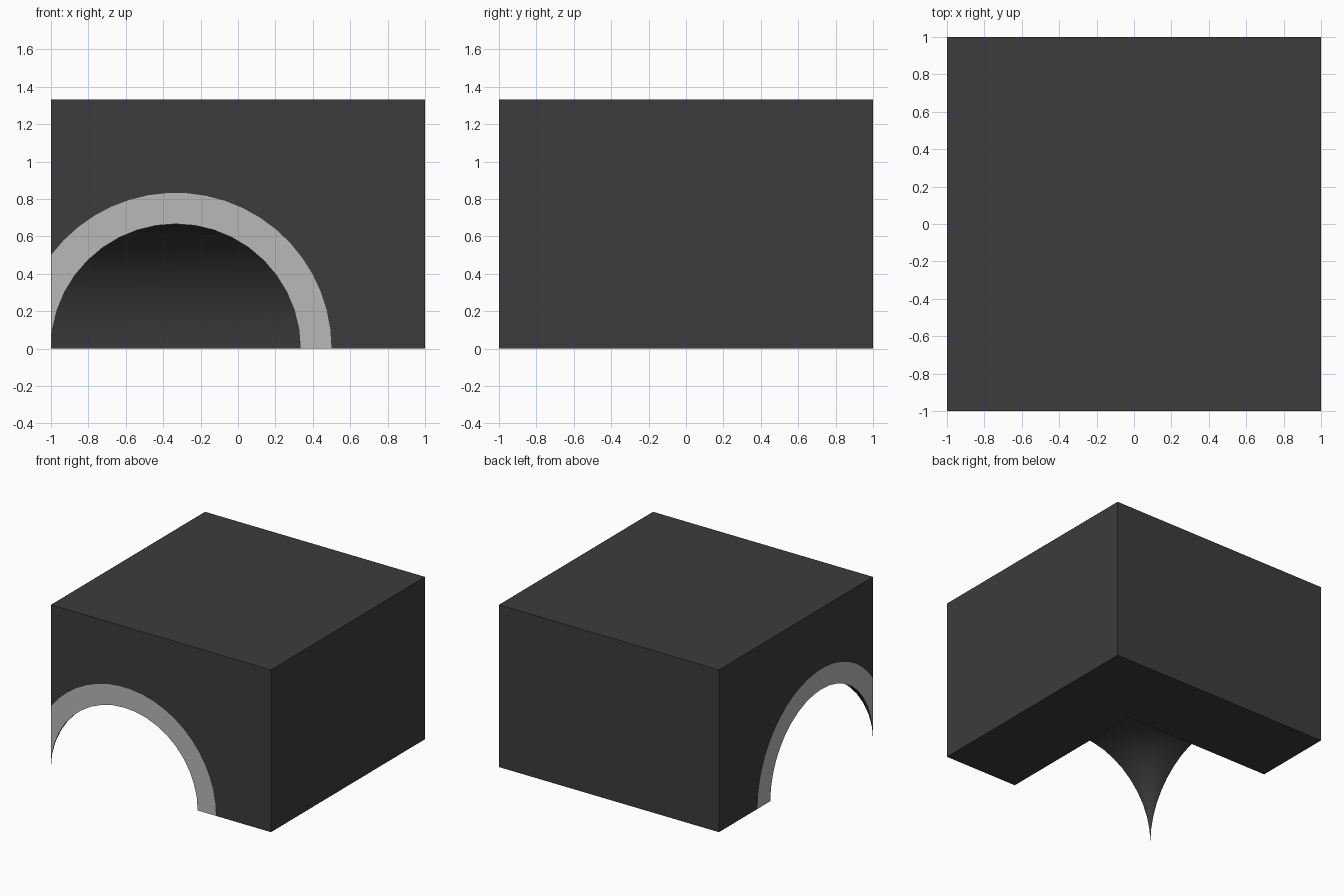
import bpy
import bmesh
from math import sin, cos, pi, acos

cube = bpy.data.objects.get("Cube")
if cube:
    bpy.data.objects.remove(cube, do_unlink=True)


def make_material(name, value):
    mat = bpy.data.materials.new(name)
    mat.use_nodes = True
    colour = (value, value, value, 1)
    mat.diffuse_color = colour
    mat.node_tree.nodes["Principled BSDF"].inputs["Base Color"].default_value = colour
    return mat


SIZE, HEIGHT = 2.0, 4 / 3     # block footprint and height
R = 2 / 3                     # tunnel radius, also its centre's distance from the corner
TRIM = 5 / 6                  # outer radius of the arch trim
STEPS = 10                    # segments per quarter turn
DARK, LIGHT = 0, 1

bm = bmesh.new()
cache = {}


def vert(a, b, z):
    """Vertex measured from the spike corner, shared when it already exists."""
    key = (round(a, 4), round(b, 4), round(z, 4))
    if key not in cache:
        cache[key] = bm.verts.new((a - 1, b - 1, z))
    return cache[key]


def face(points, mat=DARK):
    verts = list(dict.fromkeys(vert(*p) for p in points))
    bm.faces.new(verts).material_index = mat


def both(points, mat=DARK):
    """Add a face and its twin mirrored across the block's diagonal."""
    face(points, mat)
    face([(b, a, z) for a, b, z in points], mat)


def arc(radius, start, end, steps):
    """Points of an arch on the front plane."""
    angles = [start + (end - start) * i / steps for i in range(steps + 1)]
    return [(R + radius * cos(t), 0, radius * sin(t)) for t in angles]


# Arch trim and the wall around it, on the two open sides
inner = arc(R, pi, 0, 2 * STEPS)
outer = arc(TRIM, 0, acos(-R / TRIM), 2 * STEPS)
both(inner + outer, LIGHT)
both(outer + [(0, 0, HEIGHT), (SIZE, 0, HEIGHT), (SIZE, 0, 0)])

# Closed walls, top and L-shaped underside
both([(SIZE, 0, 0), (SIZE, SIZE, 0), (SIZE, SIZE, HEIGHT), (SIZE, 0, HEIGHT)])
face([(0, 0, HEIGHT), (SIZE, 0, HEIGHT), (SIZE, SIZE, HEIGHT), (0, SIZE, HEIGHT)])
edge = R + TRIM
face([(2 * R, 0, 0), (edge, 0, 0), (SIZE, 0, 0), (SIZE, SIZE, 0),
      (0, SIZE, 0), (0, edge, 0), (0, 2 * R, 0), (2 * R, 2 * R, 0)])

# Outer half of the vault: two runs mitred on the diagonal
for (a0, _, z0), (a1, _, z1) in zip(inner[STEPS:], inner[STEPS + 1:]):
    both([(a0, 0, z0), (a1, 0, z1), (a1, a1, z1), (a0, a0, z0)])


# Inner half of the vault: profile turned about the corner into a spike
def turned(point, i):
    t = pi / 2 * i / STEPS
    return (point[0] * cos(t), point[0] * sin(t), point[2])


for p, q in zip(inner[:STEPS], inner[1:STEPS + 1]):
    for i in range(STEPS):
        face([turned(p, i), turned(q, i), turned(q, i + 1), turned(p, i + 1)])

# Flat crown between the turned part and the mitre
crown = inner[STEPS]
face([turned(crown, i) for i in range(STEPS + 1)] + [(R, R, R)])

bmesh.ops.recalc_face_normals(bm, faces=bm.faces)
mesh = bpy.data.meshes.new("tunnel_corner_block")
bm.to_mesh(mesh)
bm.free()
mesh.materials.append(make_material("dark grey stone", 0.045))
mesh.materials.append(make_material("light grey trim", 0.48))

block = bpy.data.objects.new("tunnel_corner_block", mesh)
bpy.context.collection.objects.link(block)
bpy.ops.object.select_all(action="DESELECT")
block.select_set(True)
bpy.context.view_layer.objects.active = block
bpy.ops.object.shade_smooth_by_angle(angle=pi / 6)
